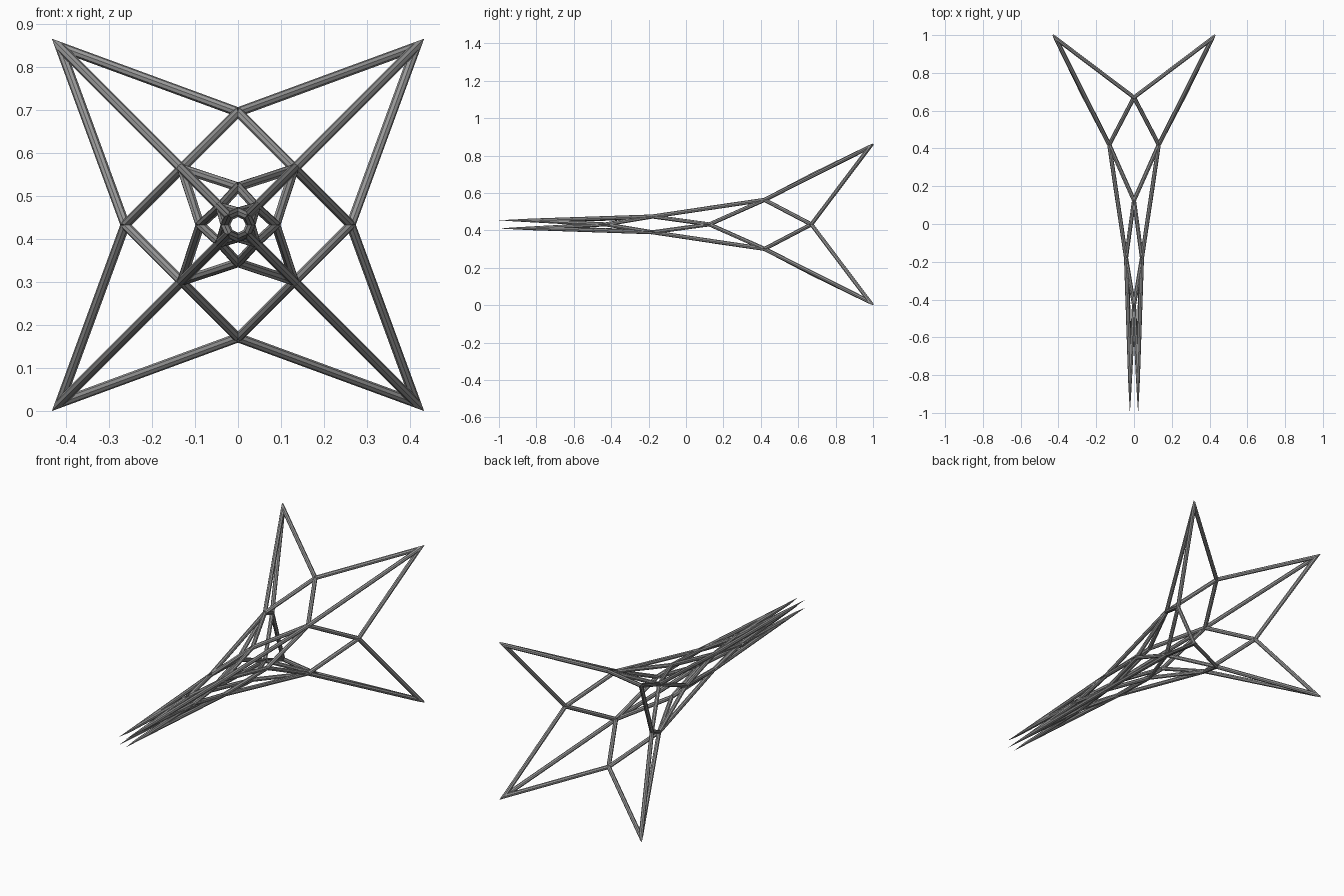
import bpy, bmesh, math
from mathutils import Vector

cube = bpy.data.objects.get("Cube")
if cube:
    bpy.data.objects.remove(cube, do_unlink=True)

RADIUS, SIDES, MID_Z = 0.011, 8, 0.4325

steel = bpy.data.materials.new("steel_grey")
steel.use_nodes = True
colour = (0.32, 0.32, 0.32, 1)
steel.diffuse_color = colour
steel.node_tree.nodes["Principled BSDF"].inputs["Base Color"].default_value = colour


def ring(radius, y, turn):
    """Four points around the long axis."""
    angles = [math.radians(turn + 90 * k) for k in range(4)]
    return [Vector((radius * math.cos(a), y, MID_Z + radius * math.sin(a))) for a in angles]


# Rings of joints, from the wide back to the narrow front
root2 = math.sqrt(2)
rings = [
    ring(0.4325 * root2, 1.0, 45), ring(0.262, 0.67, 0),
    ring(0.131 * root2, 0.42, 45), ring(0.088, 0.125, 0),
    ring(0.042 * root2, -0.18, 45), ring(0.030, -0.43, 0),
    ring(0.022 * root2, -1.0, 45),
]
joints = {(i, k): p for i, pts in enumerate(rings) for k, p in enumerate(pts)}

# Struts: zigzags between neighbouring rings, and long ribs between corner rings
families = {}
tiers = ["back", "back_inner", "middle", "middle_inner", "front_inner", "front"]
for i, tier in enumerate(tiers):
    pairs = []
    for k in range(4):
        for m in (k, (k + 1) % 4):
            pairs.append(((i, k), (i + 1, m)) if i % 2 == 0 else ((i, m), (i + 1, k)))
    families[tier + "_zigzag_struts"] = pairs
for i, tier in zip((0, 2, 4), ("back", "middle", "front")):
    families[tier + "_corner_ribs"] = [((i, k), (i + 2, k)) for k in range(4)]

links = {key: [] for key in joints}
for pairs in families.values():
    for a, b in pairs:
        links[a].append(b)
        links[b].append(a)


def directions(key):
    return [(joints[n] - joints[key]).normalized() for n in links[key]]


def inward_axis(key):
    """Direction that makes equal angles with the three struts of a tip."""
    u = directions(key)
    axis = (u[0] - u[1]).cross(u[0] - u[2]).normalized()
    return axis if axis.dot(u[0]) > 0 else -axis


# Pull the tip joints back so that the mitred points land on the tips
for key in [k for k in joints if len(links[k]) == 3]:
    tip = joints[key].copy()
    for step in range(40):
        axis = inward_axis(key)
        slope = axis.angle(directions(key)[0])
        goal = tip + axis * min(RADIUS / math.sin(slope), 0.3)
        joints[key] = joints[key].lerp(goal, 0.5)


def mitre(key, d, offset):
    """How far along a strut its edge starts, given the other struts."""
    cuts = [offset.dot(e) / (1 - d.dot(e)) for e in directions(key) if d.dot(e) < 0.999999]
    return max(cuts)


def add_strut(bm, a, b):
    pa, pb = joints[a], joints[b]
    length = (pb - pa).length
    d = (pb - pa) / length
    tip = next((k for k in (a, b) if len(links[k]) == 3), None)
    ref = inward_axis(tip) if tip else (pa + pb) / 2 - Vector((0, 0, MID_Z))
    side = (ref - d * ref.dot(d)).normalized()
    other = d.cross(side)
    start, end = [], []
    for n in range(SIDES):
        t = math.tau * n / SIDES
        o = (side * math.cos(t) + other * math.sin(t)) * RADIUS
        ta = min(mitre(a, d, o), length * 0.48)
        tb = min(mitre(b, -d, o), length * 0.48)
        start.append(bm.verts.new(pa + o + d * ta))
        end.append(bm.verts.new(pb + o - d * tb))
    ca, cb = bm.verts.new(pa), bm.verts.new(pb)
    for n in range(SIDES):
        m = (n + 1) % SIDES
        bm.faces.new((start[n], start[m], end[m], end[n]))
        bm.faces.new((start[m], start[n], ca))
        bm.faces.new((end[n], end[m], cb))


# One object per family of struts
for name, pairs in families.items():
    bm = bmesh.new()
    for a, b in pairs:
        add_strut(bm, a, b)
    mesh = bpy.data.meshes.new(name)
    bm.to_mesh(mesh)
    bm.free()
    mesh.materials.append(steel)
    bpy.context.collection.objects.link(bpy.data.objects.new(name, mesh))
